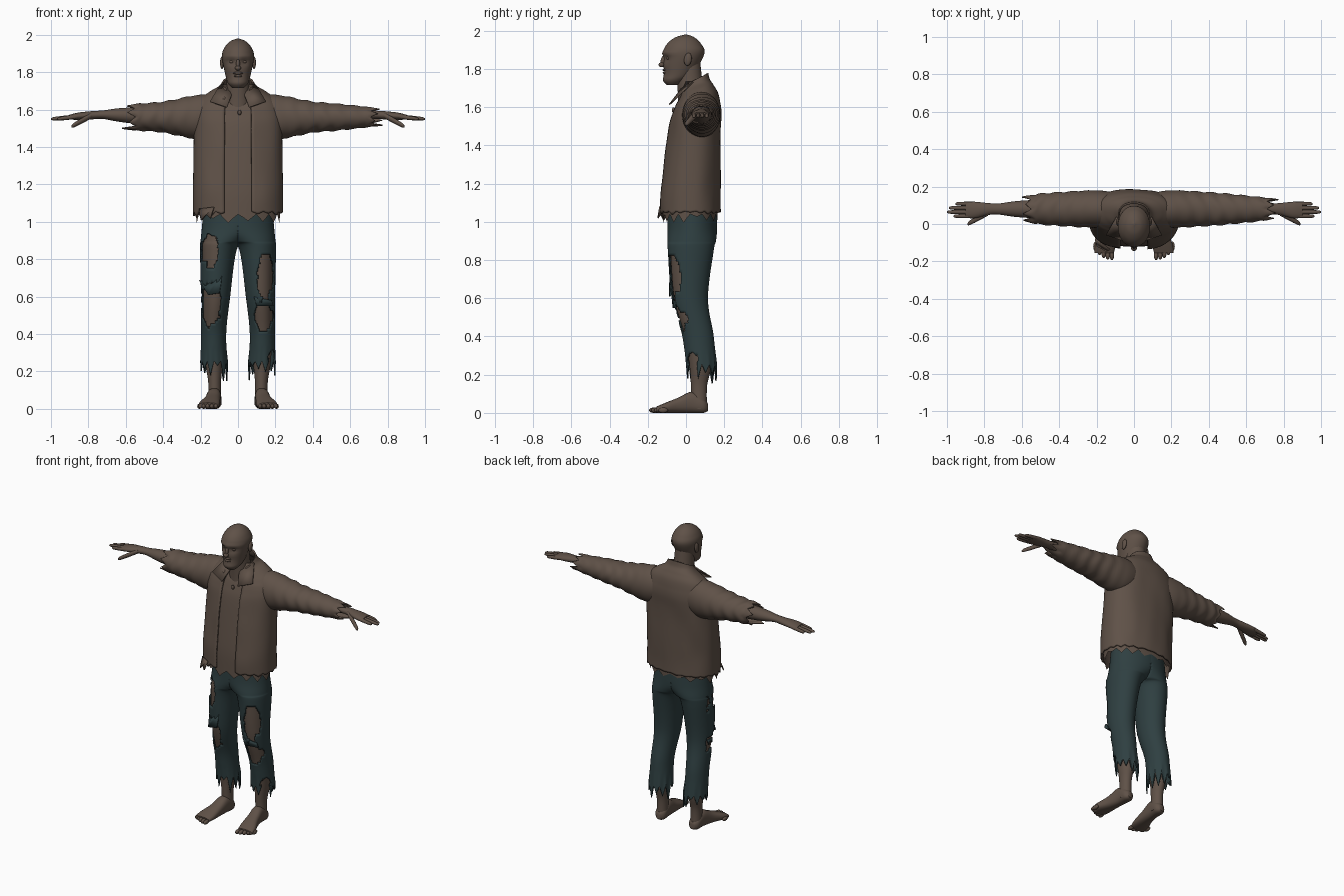
import bpy, bmesh, math, random
from mathutils import Vector, noise

random.seed(4)
cube = bpy.data.objects.get("Cube")
if cube:
    bpy.data.objects.remove(cube)

SIDES = {"left": 1, "right": -1}


def material(name, red, green, blue):
    colour = (red, green, blue, 1)
    mat = bpy.data.materials.new(name)
    mat.use_nodes = True
    mat.diffuse_color = colour
    shader = mat.node_tree.nodes["Principled BSDF"]
    shader.inputs["Base Color"].default_value = colour
    shader.inputs["Roughness"].default_value = .9
    return mat


BROWN = material("earth_brown", .115, .083, .064)
TEAL = material("dark_teal", .028, .05, .053)


def finish(bm, name, mat, thickness=0):
    bmesh.ops.recalc_face_normals(bm, faces=bm.faces)
    mesh = bpy.data.meshes.new(name)
    bm.to_mesh(mesh)
    bm.free()
    mesh.materials.append(mat)
    mesh.shade_smooth()
    mesh.set_sharp_from_angle(angle=math.radians(50))
    part = bpy.data.objects.new(name, mesh)
    bpy.context.collection.objects.link(part)
    if thickness:
        cloth = part.modifiers.new("cloth", "SOLIDIFY")
        cloth.thickness = thickness
        cloth.offset = -1
    return part


def spline(keys, steps):
    """Smooth in-between sections passing through the key sections."""
    sections = []
    last = len(keys) - 1
    for i in range(last):
        before, start = keys[max(i - 1, 0)], keys[i]
        end, after = keys[i + 1], keys[min(i + 2, last)]
        for k in range(steps):
            t = k / steps
            section = []
            for p, q, r, s in zip(before, start, end, after):
                curve = 3 * (q - r) + s - p
                bend = 2 * p - 5 * q + 4 * r - s
                section.append(q + t / 2 * (r - p + t * (bend + t * curve)))
            sections.append(section)
    return sections + [keys[last]]


def signed_power(value, power):
    return math.copysign(abs(value) ** power, value)


def loft(name, keys, mat=BROWN, axis="z", count=32, steps=5, side=1, gap=0, power=1,
         caps=True, warp=None, hole=None, thickness=0):
    """Each section is (position on axis, centre a, centre b, radius a, radius b)."""
    bm = bmesh.new()
    rings = []
    spans = count - 1 if gap else count
    for along, centre_a, centre_b, radius_a, radius_b in spline(keys, steps):
        ring = []
        for i in range(count):
            turn = gap - math.pi / 2 + (math.tau - 2 * gap) * i / spans
            a = centre_a + radius_a * signed_power(math.cos(turn), power)
            b = centre_b + radius_b * signed_power(math.sin(turn), power)
            place = {"z": (a, b, along), "x": (along, a, b), "y": (a, along, b)}
            point = Vector(place[axis])
            if warp:
                warp(point, i)
            point.x *= side
            ring.append(bm.verts.new(point))
        rings.append(ring)
    for low, high in zip(rings, rings[1:]):
        for i in range(spans):
            j = (i + 1) % count
            face = bm.faces.new((low[i], low[j], high[j], high[i]))
            if hole and hole(face.calc_center_median()):
                bm.faces.remove(face)
    if caps:
        bm.faces.new(rings[0])
        bm.faces.new(rings[-1])
    return finish(bm, name, mat, thickness)


def ball(name, centre, size, tilt=0):
    bm = bmesh.new()
    bmesh.ops.create_uvsphere(bm, u_segments=16, v_segments=10, radius=1)
    bmesh.ops.scale(bm, vec=size, verts=bm.verts)
    part = finish(bm, name, BROWN)
    part.location = centre
    part.rotation_euler.x = tilt


def scrap(name, points, mat, side=1):
    """Thin loose piece of cloth."""
    bm = bmesh.new()
    bm.faces.new([bm.verts.new((x * side, y, z)) for x, y, z in points])
    finish(bm, name, mat, .007)


def teeth(count, depth, width):
    """Torn hem offsets, one random tooth every few vertices."""
    sizes = [random.uniform(.2, 1) * depth for _ in range(count // width + 1)]
    return [sizes[i // width] * (1 - abs(2 * (i % width) / width - 1)) for i in range(count)]


def fade(value, start, end):
    return min(1, max(0, (value - start) / (end - start)))


def bump(value, centre, width):
    return math.exp(-((value - centre) / width) ** 2)


# Head and neck
def face_shape(point, i):
    if point.y < -.03:
        socket = bump(abs(point.x), .034, .026) * bump(point.z, 1.855, .018)
        mouth = bump(point.z, 1.788, .008) * bump(point.x, 0, .03)
        brow = bump(point.z, 1.883, .01)
        point.y += .016 * socket + .006 * (mouth - brow)


loft("head", [(1.715, 0, -.07, .03, .03), (1.74, 0, -.06, .053, .06), (1.78, 0, -.036, .066, .08),
              (1.88, 0, -.012, .086, .108), (1.93, 0, -.01, .073, .09),
              (1.965, 0, -.006, .042, .05), (1.98, 0, 0, .004, .005)],
     count=48, steps=7, warp=face_shape)
loft("neck", [(1.56, 0, .04, .085, .08), (1.68, 0, .025, .066, .068), (1.83, 0, .01, .058, .065)])
ball("nose_bridge", (0, -.116, 1.845), (.01, .016, .03), -.3)
ball("nose_tip", (0, -.127, 1.822), (.016, .017, .013))
ball("upper_lip", (0, -.113, 1.795), (.026, .01, .007))
ball("lower_lip", (0, -.112, 1.78), (.023, .01, .007))
ball("chin", (0, -.1, 1.745), (.028, .02, .02))
for label, side in SIDES.items():
    ball(label + "_ear", (side * .086, .01, 1.85), (.01, .02, .034), -.15)
    ball(label + "_eye", (side * .033, -.092, 1.856), (.013, .01, .009))

# Jacket body, open at the front
body = [(1.055, 0, .022, .24, .16), (1.2, 0, .024, .24, .156), (1.48, 0, .045, .236, .14),
        (1.58, 0, .058, .235, .127), (1.65, 0, .065, .205, .106), (1.69, 0, .06, .155, .086),
        (1.72, 0, .05, .105, .075), (1.75, 0, .05, .083, .067)]
jacket_hem = teeth(80, .035, 4)
shirt_hem = teeth(64, .05, 4)


def jacket_shape(point, i):
    point.z += .5 * (point.y - .06) * fade(point.z, 1.62, 1.75)
    point.z -= jacket_hem[i] * fade(point.z, 1.1, 1.055) * fade(point.y, .3, -.1)
    fold = noise.noise(Vector((point.x * 9, point.y * 9, point.z * 5)))
    point.y += .008 * fold * fade(point.z, 1.7, 1.5)


def shirt_shape(point, i):
    point.z += .4 * (point.y - .06) * fade(point.z, 1.62, 1.75)
    point.z -= (.015 + shirt_hem[i]) * fade(point.z, 1.12, 1.055)


def inset(sections, amount):
    return [(along, a, b, radius_a - amount, radius_b - amount)
            for along, a, b, radius_a, radius_b in sections]


loft("jacket_body", body, count=80, steps=8, gap=math.radians(15), power=.88, caps=False,
     warp=jacket_shape, thickness=.01)
loft("shirt", inset(body[:-1], .016), count=64, steps=8, power=.88, caps=False, warp=shirt_shape)
ball("pendant", (.008, -.066, 1.585), (.01, .008, .014))


# Arms: sleeve, forearm, hand, collar
def sleeve_shape(end):
    cuff = teeth(48, .07, 6)

    def shape(point, i):
        turn = i * math.tau / 48
        wave = math.sin(point.x * 75 + 2 * math.sin(turn) + math.cos(3 * turn))
        crease = 1 + .035 * wave * fade(point.x, .2, .32)
        point.y = .08 + (point.y - .08) * crease
        point.z = 1.56 + (point.z - 1.56) * crease
        point.x += (cuff[i] - .03) * fade(point.x, end - .07, end)
    return shape


def finger(name, base, tip, radius, side):
    """Tapered round finger from base to tip."""
    base, tip = Vector(base), Vector(tip)
    sections = []
    for share, taper in ((0, 1), (.5, 1), (.9, .8), (1, .3)):
        centre = base.lerp(tip, share)
        sections.append((*centre, radius * taper, radius * taper))
    loft(name, sections, axis="x", count=12, steps=3, side=side)


sleeve_ends = {"left": (.74, .08, 1.56, .058, .05), "right": (.58, .08, 1.56, .07, .07)}
for label, side in SIDES.items():
    sleeve_end = sleeve_ends[label]
    loft(label + "_sleeve", [(.1, .075, 1.57, .09, .1), (.2, .08, 1.56, .1, .12),
                             (.4, .08, 1.56, .09, .083), (.52, .08, 1.56, .08, .073), sleeve_end],
         axis="x", count=48, steps=12, side=side, caps=False,
         warp=sleeve_shape(sleeve_end[0]), thickness=.007)
    loft(label + "_arm", [(.3, .08, 1.56, .06, .06), (.6, .08, 1.57, .045, .04),
                          (.72, .08, 1.573, .03, .023), (.78, .08, 1.57, .032, .022),
                          (.85, .075, 1.565, .044, .02), (.9, .075, 1.56, .042, .013)],
         axis="x", count=24, side=side)
    for k, reach in enumerate((.965, 1, .99, .955)):
        y = .042 + .022 * k
        finger(f"{label}_finger_{k + 1}", (.86, y, 1.563), (reach, y, 1.55), .011, side)
    finger(label + "_thumb", (.78, .06, 1.57), (.89, 0, 1.51), .015, side)
    scrap(label + "_collar", [(.06, 0, 1.735), (.095, .035, 1.735), (.15, -.06, 1.645),
                              (.06, -.09, 1.615), (.035, -.04, 1.68)], BROWN, side)

# Trousers with torn holes, legs showing through
trousers = [(.2, .128, .083, .074, .08), (.4, .13, .063, .067, .082), (.6, .12, .02, .078, .095),
            (.85, .105, .025, .098, .12), (.9, .075, .03, .125, .127),
            (.97, .02, .033, .173, .13), (1.07, 0, .033, .185, .128)]
ankle = [(.02, .125, .07, .036, .04), (.14, .125, .068, .034, .042), (.24, .128, .075, .046, .056)]
tears = {"left": [(.145, .71, .045, .12), (.138, .49, .05, .085), (.185, .25, .025, .06)],
         "right": [(.155, .845, .048, .085), (.145, .56, .056, .115)]}


def half_shape(point, i):
    point.x = max(.002, point.x)


for label, side in SIDES.items():
    trouser_hem = teeth(72, .11, 6)

    def trouser_shape(point, i):
        point.x = max(0, point.x)
        point.z += (.055 - trouser_hem[i]) * fade(point.z, .34, .2)

    def torn(point):
        wobble = 1 + noise.noise(point * 30) / 2
        return point.y < .06 and any(
            ((abs(point.x) - x) / width) ** 2 + ((point.z - z) / height) ** 2 < wobble
            for x, z, width, height in tears[label])

    loft(label + "_trouser_leg", trousers, TEAL, count=72, steps=14, side=side, caps=False,
         warp=trouser_shape, hole=torn, thickness=.007)
    loft(label + "_leg", ankle + inset(trousers[1:-1], .013), side=side, warp=half_shape)
    loft(label + "_foot", [(.114, .125, .03, .018, .02), (.09, .125, .038, .036, .038),
                           (.03, .128, .055, .038, .055), (-.04, .137, .04, .043, .04),
                           (-.11, .152, .026, .055, .026), (-.155, .16, .017, .052, .016)],
         axis="y", count=24, side=side, power=.8)
    for k in range(5):
        toe = (side * (.118 + .022 * k), .003 * k * k - .168, .014)
        ball(f"{label}_toe_{k + 1}", toe, (.012, .026, .014))

# Loose torn cloth
scrap("right_knee_rag", [(-.21, 0, .69), (-.14, -.09, .67), (-.085, -.08, .72),
                         (-.1, -.09, .62), (-.16, -.09, .61)], TEAL)
scrap("left_knee_rag", [(.085, -.075, .6), (.18, -.06, .58), (.19, -.055, .55), (.1, -.07, .55)], TEAL)
scrap("right_jacket_rag", [(-.21, -.08, 1.07), (-.13, -.14, 1.08), (-.15, -.15, 1.02),
                           (-.17, -.135, 1.04), (-.2, -.12, 1.01)], BROWN)
